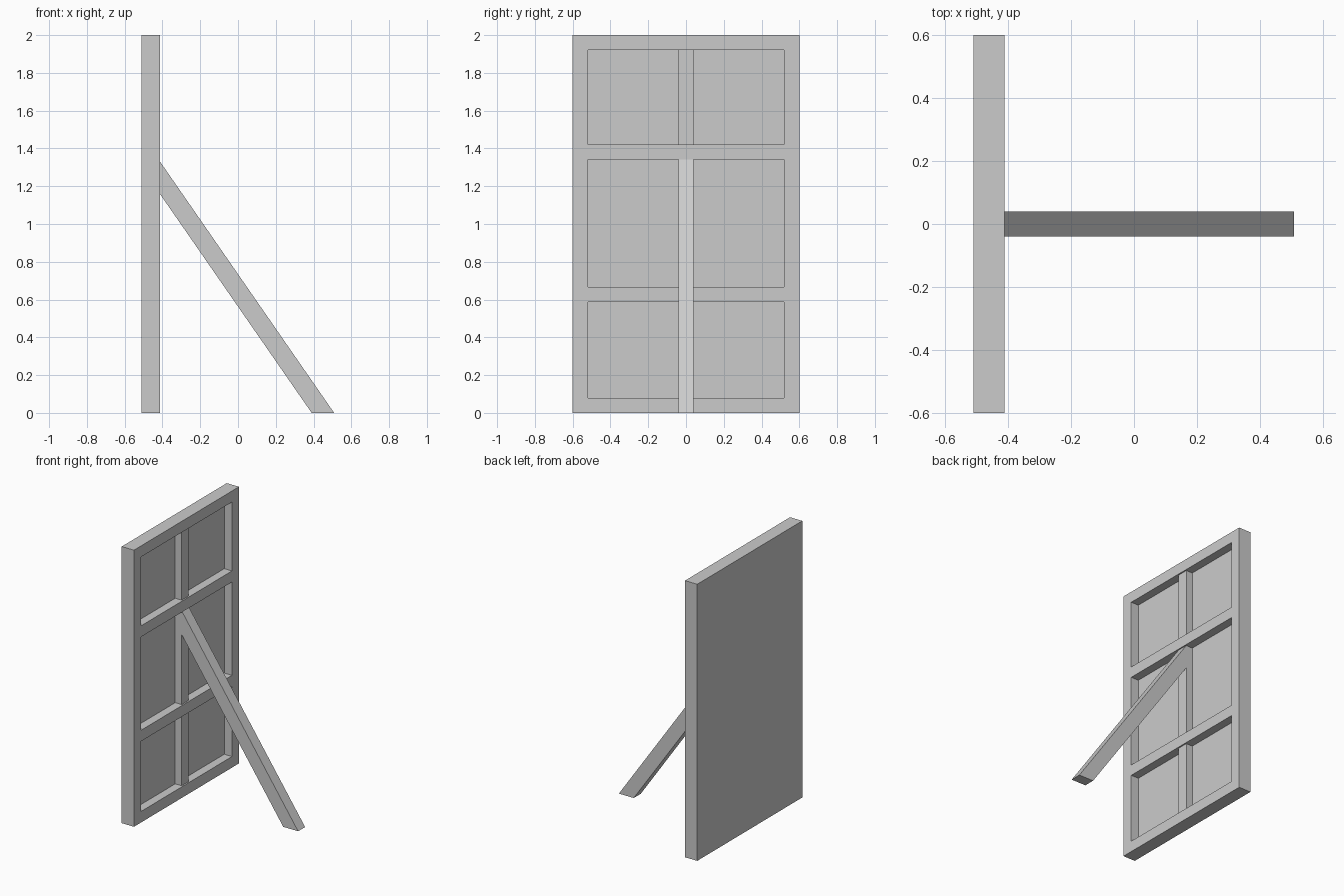
import bpy

if "Cube" in bpy.data.objects:
    bpy.data.objects.remove(bpy.data.objects["Cube"])

BACK, SKIN, STUD, FRONT = -0.51, -0.474, -0.422, -0.412   # depth layers along x
W = 0.08                                                # timber width


def add_mesh(name, verts, faces):
    mesh = bpy.data.meshes.new(name)
    mesh.from_pydata(verts, [], faces)
    obj = bpy.data.objects.new(name, mesh)
    bpy.context.collection.objects.link(obj)
    return obj


def prism(name, profile, y0, y1):
    """Extrude an (x, z) profile, counter-clockwise seen from the front, along y."""
    n = len(profile)
    verts = [(x, y, z) for y in (y0, y1) for x, z in profile]
    faces = [tuple(range(n)), tuple(reversed(range(n, 2 * n)))]
    faces += [(i, i + n, (i + 1) % n + n, (i + 1) % n) for i in range(n)]
    return add_mesh(name, verts, faces)


def box(name, x0, x1, y0, y1, z0, z1):
    return prism(name, [(x0, z0), (x1, z0), (x1, z1), (x0, z1)], y0, y1)


# Flat facing panel
box("facing_panel", BACK, SKIN, -0.6, 0.6, 0, 2)

# Outer stiles
box("left_stile", SKIN, FRONT, -0.6, -0.6 + W, 0, 2)
box("right_stile", SKIN, FRONT, 0.6 - W, 0.6, 0, 2)

# Horizontal rails
rails = {"bottom_rail": 0, "lower_rail": 0.587, "upper_rail": 1.342, "top_rail": 2 - W}
for name, z in rails.items():
    box(name, SKIN, FRONT, -0.6 + W, 0.6 - W, z, z + W)

# Centre studs between the rails, set slightly back
levels = list(rails.values())
for i, (a, b) in enumerate(zip(levels, levels[1:])):
    box(f"centre_stud_{i + 1}", SKIN, STUD, -W / 2, W / 2, a + W, b)

# Diagonal brace, cut flush with the floor and the centre stud
slope = 1.443
foot_in, foot_out = 0.39, 0.509
prism("diagonal_brace",
      [(foot_in, 0), (foot_out, 0),
       (STUD, (foot_out - STUD) * slope), (STUD, (foot_in - STUD) * slope)],
      -W / 2, W / 2)
